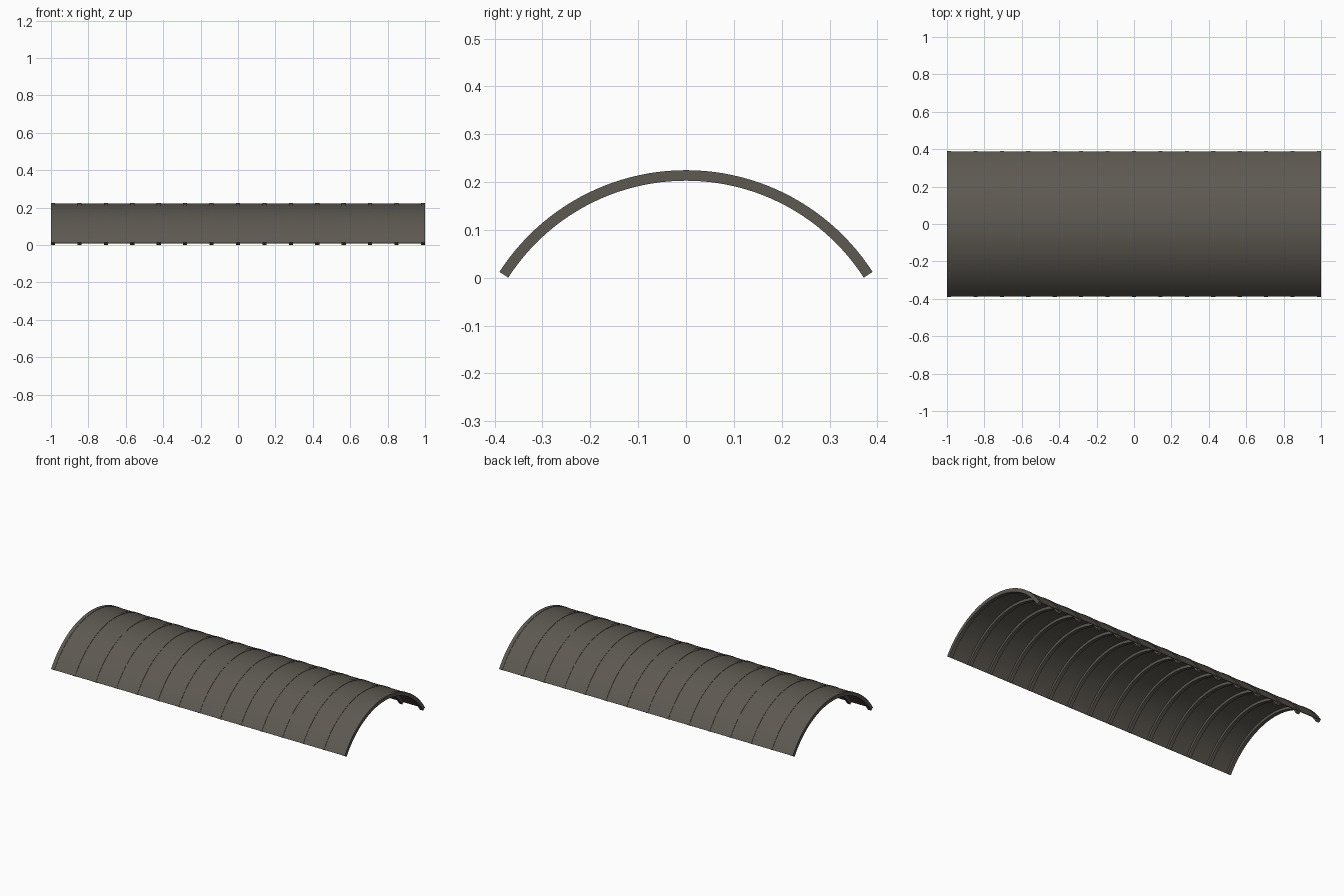
import bpy, bmesh, math

if "Cube" in bpy.data.objects:
    bpy.data.objects.remove(bpy.data.objects["Cube"])

R = 0.464                      # outer radius of the vault
CZ = 0.225 - R                 # arc centre height
HALF = math.radians(57.2)      # half opening angle
SEG = 48

steel = bpy.data.materials.new("dark warm grey")
steel.diffuse_color = (0.11, 0.10, 0.083, 1)
steel.use_nodes = True
steel.node_tree.nodes["Principled BSDF"].inputs["Base Color"].default_value = steel.diffuse_color


def arc_band(name, x0, x1, r_in, r_out):
    """Curved strip with radial ends, extruded along x."""
    bm = bmesh.new()
    rings = []
    for i in range(SEG + 1):
        a = -HALF + 2 * HALF * i / SEG
        s, c = math.sin(a), math.cos(a)
        rings.append([bm.verts.new((x, r * s, CZ + r * c))
                      for x, r in ((x0, r_in), (x1, r_in), (x1, r_out), (x0, r_out))])
    for p, q in zip(rings, rings[1:]):
        for k in range(4):
            n = (k + 1) % 4
            bm.faces.new((p[k], p[n], q[n], q[k]))
    bm.faces.new(rings[0])
    bm.faces.new(rings[-1])
    bmesh.ops.recalc_face_normals(bm, faces=bm.faces)
    me = bpy.data.meshes.new(name)
    bm.to_mesh(me)
    bm.free()
    me.materials.append(steel)
    ob = bpy.data.objects.new(name, me)
    bpy.context.collection.objects.link(ob)
    bpy.context.view_layer.objects.active = ob
    ob.select_set(True)
    return ob


# thin curved roof skin
arc_band("roof_skin", -0.995, 0.995, R - 0.006, R - 0.002)

# evenly spaced arched ribs, slightly proud outside and deeper inside
RIBS, W = 15, 0.022
for i in range(RIBS):
    x = -1 + W / 2 + (2 - W) * i / (RIBS - 1)
    arc_band(f"arch_rib_{i + 1}", x - W / 2, x + W / 2, R - 0.022, R)

bpy.ops.object.shade_smooth_by_angle(angle=math.radians(30))
